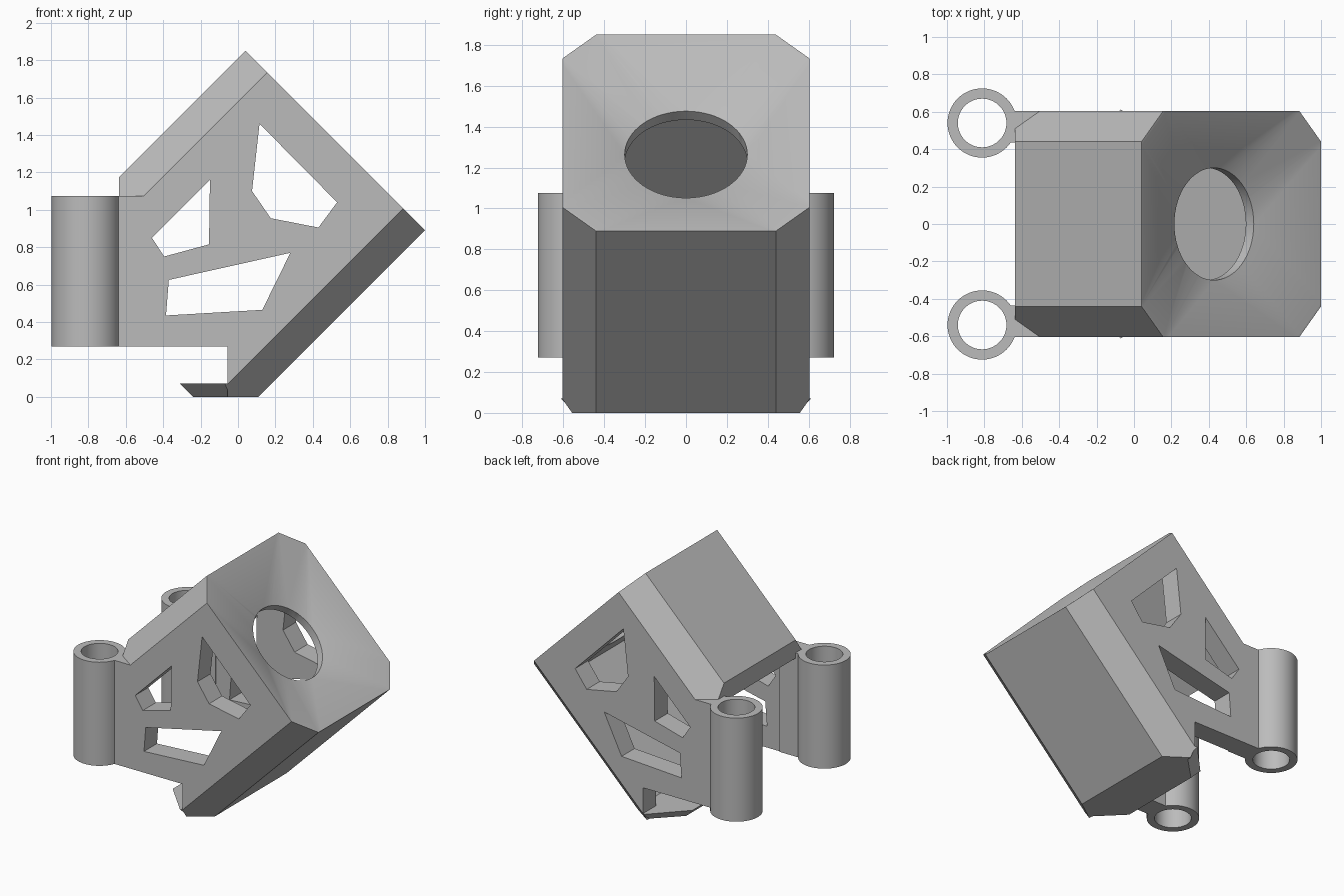
import bpy, bmesh, math
from mathutils import Matrix, Vector

if "Cube" in bpy.data.objects:
    bpy.data.objects.remove(bpy.data.objects["Cube"], do_unlink=True)

GREY = (0.5, 0.5, 0.5, 1)
mat = bpy.data.materials.new("plain grey")
mat.use_nodes = True
mat.diffuse_color = GREY
mat.node_tree.nodes["Principled BSDF"].inputs["Base Color"].default_value = GREY

# Tilted frame: u down the front face, v across, w out of the face
R = math.sqrt(0.5)
TILT = Matrix(((R, 0, R, 0.04), (0, 1, 0, 0), (-R, 0, R, 1.85), (0, 0, 0, 1)))
LENGTH, HALF, CUT = 1.358, 0.605, 0.165
MID = LENGTH / 2


def finish(name, bm, matrix=None):
    if matrix:
        bm.transform(matrix)
    bmesh.ops.recalc_face_normals(bm, faces=bm.faces)
    mesh = bpy.data.meshes.new(name)
    bm.to_mesh(mesh)
    bm.free()
    mesh.materials.append(mat)
    ob = bpy.data.objects.new(name, mesh)
    bpy.context.collection.objects.link(ob)
    return ob


def loft(name, rings, matrix=None, closed=False):
    """Skin rings of points; cap the ends or join the last ring to the first."""
    bm = bmesh.new()
    loops = [[bm.verts.new(p) for p in ring] for ring in rings]
    pairs = list(zip(loops, loops[1:]))
    if closed:
        pairs.append((loops[-1], loops[0]))
    else:
        bm.faces.new(loops[0])
        bm.faces.new(loops[-1])
    n = len(loops[0])
    for a, b in pairs:
        for i in range(n):
            j = (i + 1) % n
            bm.faces.new((a[i], a[j], b[j], b[i]))
    return finish(name, bm, matrix)


def side_prism(name, outline, y0=-1, y1=1):
    return loft(name, [[(x, y, z) for x, z in outline] for y in (y0, y1)])


def circle(cx, cy, r, z, n=64):
    return [(cx + r * math.cos(2 * math.pi * i / n),
             cy + r * math.sin(2 * math.pi * i / n), z) for i in range(n)]


def octagon(w, scale=1):
    h, k = MID, HALF
    quad = [(h, k - CUT), (h - CUT, k)]
    pts = quad + [(-a, b) for a, b in quad[::-1]]
    pts += [(-a, -b) for a, b in pts]
    return [(MID + a * scale, b * scale, w) for a, b in pts]


def carve(ob, cutter, operation="DIFFERENCE"):
    mod = ob.modifiers.new("carve", "BOOLEAN")
    mod.operation, mod.solver, mod.object = operation, "EXACT", cutter
    bpy.context.view_layer.update()
    dg = bpy.context.evaluated_depsgraph_get()
    mesh = bpy.data.meshes.new_from_object(ob.evaluated_get(dg))
    ob.modifiers.clear()
    ob.data = mesh
    bpy.data.objects.remove(cutter, do_unlink=True)


def smooth(ob):
    bpy.ops.object.select_all(action="DESELECT")
    ob.select_set(True)
    bpy.context.view_layer.objects.active = ob
    bpy.ops.object.shade_smooth_by_angle(angle=math.radians(30))


# Tilted octagonal housing, trimmed at the back and base
housing = loft("housing", [octagon(0), octagon(-2)], TILT)
carve(housing, side_prism("trim", [(-0.635, 0.27), (-0.055, 0.27), (-0.055, 0),
                                   (2, 0), (2, 3), (-0.635, 3)]), "INTERSECT")

# Hollow inside
WALL, INNER = 0.1, 0.445
section = [(WALL, -INNER), (LENGTH - WALL, -INNER), (LENGTH - WALL, INNER), (WALL, INNER)]
carve(housing, loft("hollow", [[(u, v, w) for u, v in section] for w in (-0.2, -2.5)], TILT))

# Funnel in the front face, running from the rim to the round hole
bm = bmesh.new()
for p in octagon(0.02, 1.07) + circle(MID + 0.01, 0, 0.3, -0.14):
    bm.verts.new(p)
bmesh.ops.convex_hull(bm, input=bm.verts)
carve(housing, finish("funnel", bm, TILT))
carve(housing, loft("hole", [circle(MID + 0.01, 0, 0.3, w) for w in (-0.1, -0.3)], TILT))

# Angular windows through both sides
windows = [
    [(0.115, 1.46), (0.53, 1.04), (0.43, 0.905), (0.175, 0.955), (0.075, 1.10)],
    [(-0.15, 1.16), (-0.155, 0.815), (-0.395, 0.75), (-0.46, 0.85)],
    [(0.28, 0.77), (0.13, 0.465), (-0.385, 0.435), (-0.37, 0.625)],
]
for outline in windows:
    carve(housing, side_prism("window", outline))
smooth(housing)

# Bevelled foot plate closing the base
def plate(half, z):
    return [(x, y, z) for x, y in half] + [(x, -y, z) for x, y in half[::-1]]

loft("foot_plate", [plate([(0.1, 0.44), (-0.04, 0.54), (-0.24, 0.34)], 0),
                    plate([(0.15, 0.44), (-0.07, 0.612), (-0.31, 0.36)], 0.07)])

# Mounting tubes and the webs that join them to the side walls
LOW, HIGH = 0.27, 1.075
for side, s in (("left", 1), ("right", -1)):
    ring = [(0.185, LOW), (0.185, HIGH), (0.13, HIGH), (0.13, LOW)]
    tube = loft(side + "_tube", [circle(-0.812, s * 0.54, r, z) for r, z in ring], closed=True)
    smooth(tube)
    web = [(-0.68, LOW), (-0.5, LOW), (-0.5, HIGH), (-0.68, HIGH)]
    side_prism(side + "_web", web, s * 0.437, s * HALF)
